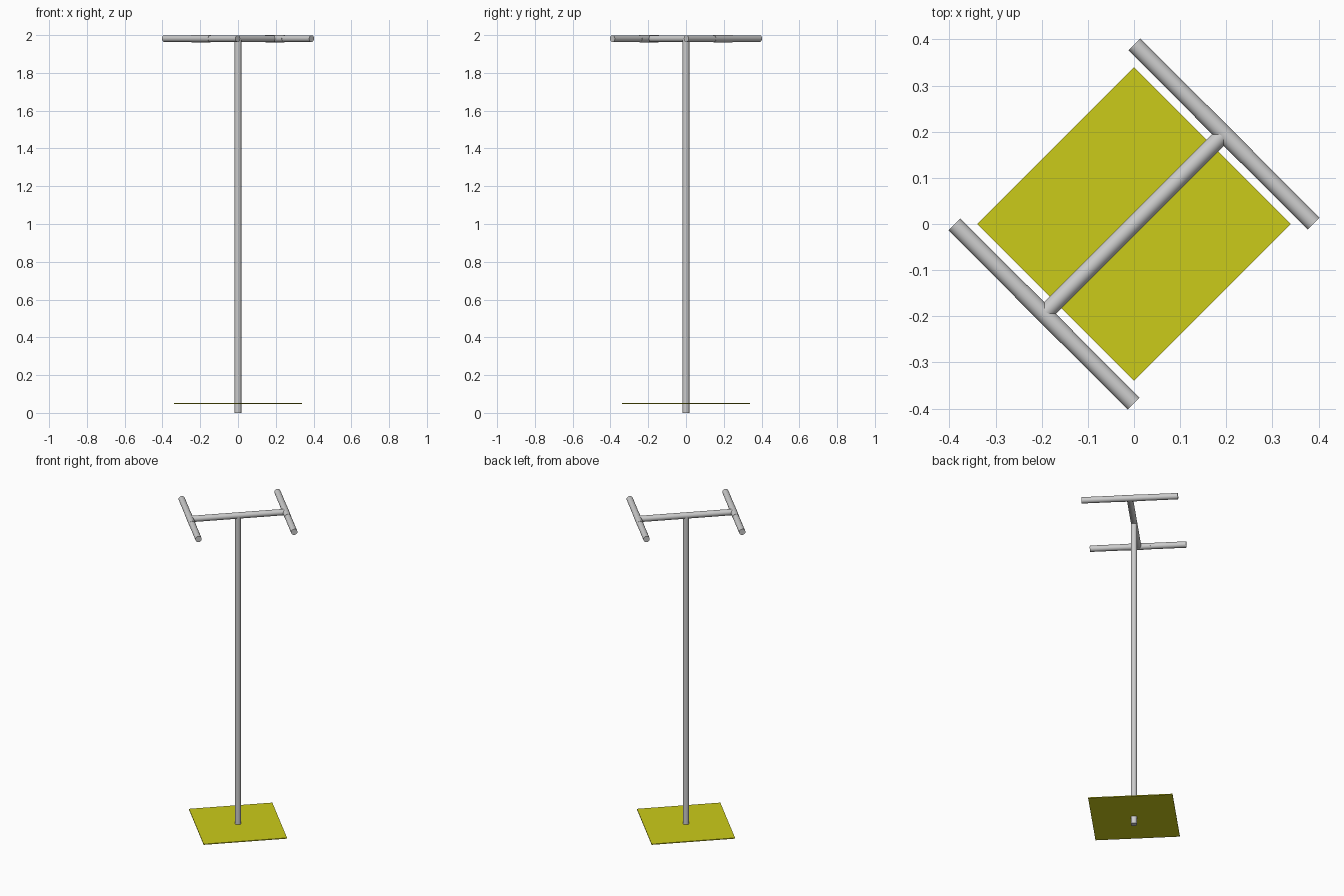
import bpy, math
from mathutils import Vector

if "Cube" in bpy.data.objects:
    bpy.data.objects.remove(bpy.data.objects["Cube"])

R = 0.0182       # tube radius
TOP = 1.981      # height of the top tubes' axis
A = Vector((1, 1, 0)).normalized()    # along the crossbar
B = Vector((1, -1, 0)).normalized()   # along the end bars


def tube(name, start, end, radius):
    start, end = Vector(start), Vector(end)
    d = end - start
    bpy.ops.mesh.primitive_cylinder_add(vertices=20, radius=radius, depth=d.length,
                                        location=(start + end) / 2)
    ob = bpy.context.object
    ob.name = name
    ob.rotation_euler = d.to_track_quat('Z', 'Y').to_euler()
    bpy.ops.object.shade_smooth_by_angle(angle=math.radians(40))
    return ob


# Upright pole and crossbar
top = Vector((0, 0, TOP))
tube("pole", (0, 0, 0), top, R)
tube("crossbar", top - A * 0.272, top + A * 0.272, R)

# End bars with a slightly thicker joint sleeve
for side, s in (("left", -1), ("right", 1)):
    c = top + A * 0.276 * s
    tube(side + "_end_bar", c - B * 0.275, c + B * 0.275, R)
    tube(side + "_joint_sleeve", c - B * 0.07, c + B * 0.07, R + 0.0008)

# Thin square foot plate, turned 45 degrees
bpy.ops.mesh.primitive_cube_add(size=1, location=(0, 0, 0.049), rotation=(0, 0, math.pi / 4))
plate = bpy.context.object
plate.name = "foot_plate"
plate.scale = (0.481, 0.481, 0.005)
mat = bpy.data.materials.new("yellow")
mat.diffuse_color = (0.6, 0.6, 0.01, 1)
mat.use_nodes = True
mat.node_tree.nodes["Principled BSDF"].inputs["Base Color"].default_value = mat.diffuse_color
plate.data.materials.append(mat)
